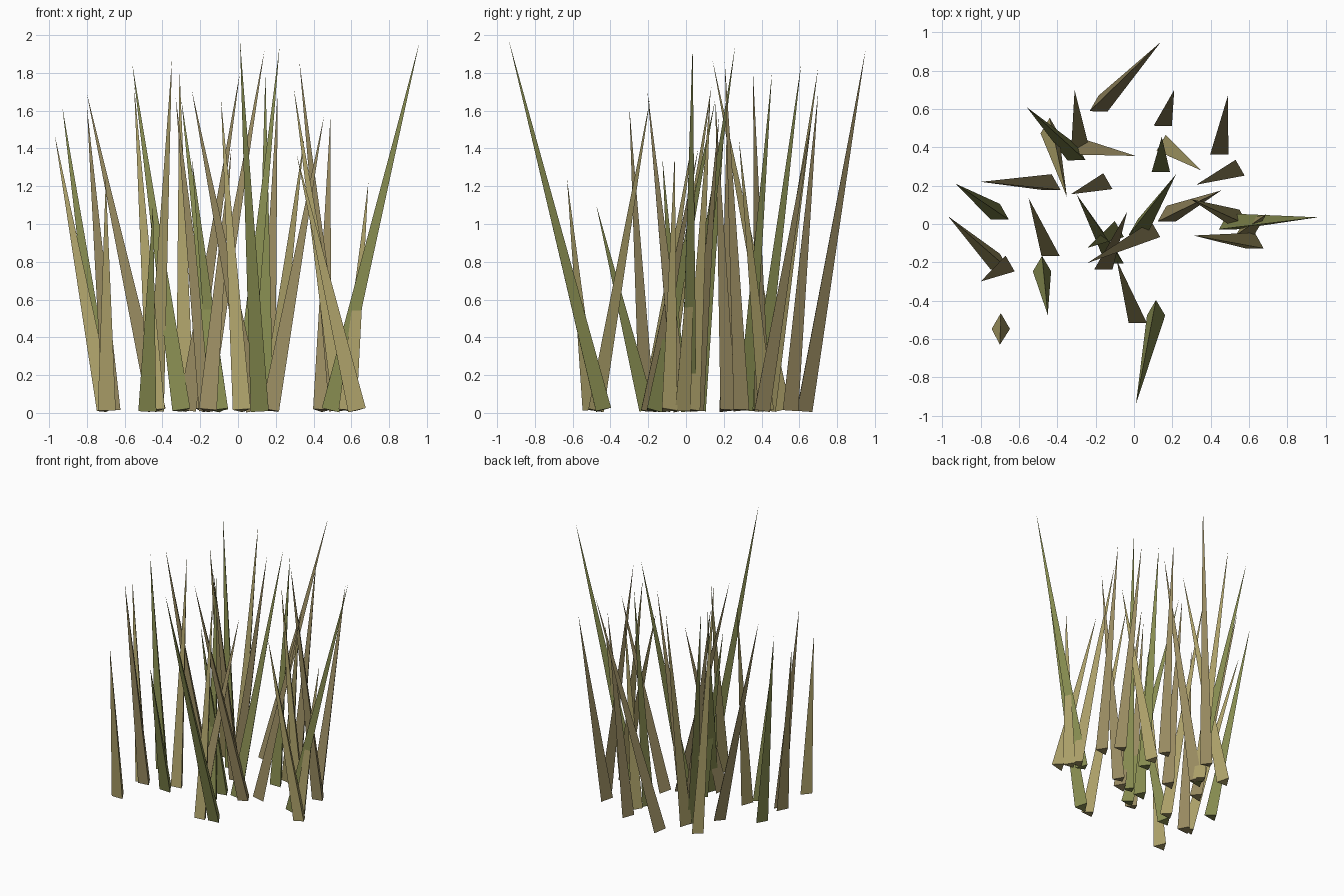
import bpy, bmesh, math
from mathutils import Vector, Matrix


def material(name, rgb):
    m = bpy.data.materials.new(name)
    m.diffuse_color = (*rgb, 1)
    return m


GREEN = material("olive_green", (0.24, 0.26, 0.08))
TAN = material("straw", (0.41, 0.35, 0.14))
BROWN = material("dry_brown", (0.32, 0.26, 0.12))
RADIUS = 0.055   # circumradius of the triangular base
LIFT = 0.014     # keeps the tilted base corners above the ground


def blade(name, base, tip, height, mat):
    """Three-sided spike leaning from base (x, y) to tip (x, y, height)."""
    foot = Vector((*base, LIFT))
    axis = Vector((*tip, height)) - foot
    tilt = Vector((0, 0, 1)).rotation_difference(axis).to_matrix().to_4x4()
    bm = bmesh.new()
    ring = [bm.verts.new((RADIUS * math.cos(a), RADIUS * math.sin(a), 0))
            for a in (math.radians(90 + 120 * i) for i in range(3))]
    point = bm.verts.new((0, 0, axis.length))
    bm.faces.new(ring[::-1])
    for i in range(3):
        bm.faces.new((ring[i], ring[(i + 1) % 3], point))
    bm.transform(Matrix.Translation(foot) @ tilt)
    mesh = bpy.data.meshes.new(name)
    bm.to_mesh(mesh)
    bm.free()
    mesh.materials.append(mat)
    bpy.context.collection.objects.link(bpy.data.objects.new(name, mesh))


# Each clump: (base xy), (tip xy), tip height
clumps = {
    "green": (GREEN, [
        ((-0.30, 0.36), (-0.56, 0.61), 1.85),
        ((-0.70, 0.05), (-0.93, 0.21), 1.62),
        ((-0.48, -0.22), (-0.45, -0.475), 1.10),
        ((-0.10, -0.18), (-0.30, 0.155), 1.66),
        ((-0.10, -0.04), (-0.245, -0.125), 1.35),
        ((0.115, -0.45), (0.01, -0.94), 1.98),
        ((0.02, -0.03), (0.22, 0.26), 1.94),
        ((0.49, 0.0), (0.96, 0.035), 1.96),
        ((0.14, 0.30), (0.145, 0.455), 1.80),
    ]),
    "straw": (TAN, [
        ((-0.44, 0.50), (-0.35, 0.14), 1.87),
        ((-0.28, 0.42), (-0.31, 0.70), 1.83),
        ((-0.70, -0.21), (-0.97, 0.04), 1.47),
        ((-0.435, -0.14), (-0.55, 0.135), 1.73),
        ((-0.695, -0.52), (-0.70, -0.63), 1.24),
        ((0.02, -0.49), (-0.09, -0.19), 1.66),
        ((0.55, 0.02), (0.295, 0.13), 1.72),
        ((0.58, -0.03), (0.69, 0.05), 1.22),
        ((0.63, -0.10), (0.31, -0.06), 1.37),
        ((0.165, 0.41), (0.35, 0.28), 1.45),
    ]),
    "brown": (BROWN, [
        ((-0.185, 0.615), (0.14, 0.95), 1.92),
        ((-0.27, 0.39), (0.01, 0.355), 1.80),
        ((-0.43, 0.205), (-0.80, 0.22), 1.69),
        ((-0.16, 0.21), (-0.33, 0.155), 1.67),
        ((-0.67, -0.22), (-0.80, -0.30), 1.62),
        ((0.09, -0.04), (-0.245, -0.205), 1.71),
        ((-0.16, -0.21), (-0.035, 0.065), 1.40),
        ((0.17, 0.04), (0.455, 0.175), 1.57),
        ((0.53, 0.28), (0.325, 0.205), 1.86),
        ((0.445, 0.39), (0.49, 0.67), 1.58),
        ((0.15, 0.54), (0.21, 0.70), 1.70),
    ]),
}

for colour, (mat, blades) in clumps.items():
    for i, (base, tip, height) in enumerate(blades, 1):
        blade(f"{colour}_grass_blade_{i}", base, tip, height, mat)
